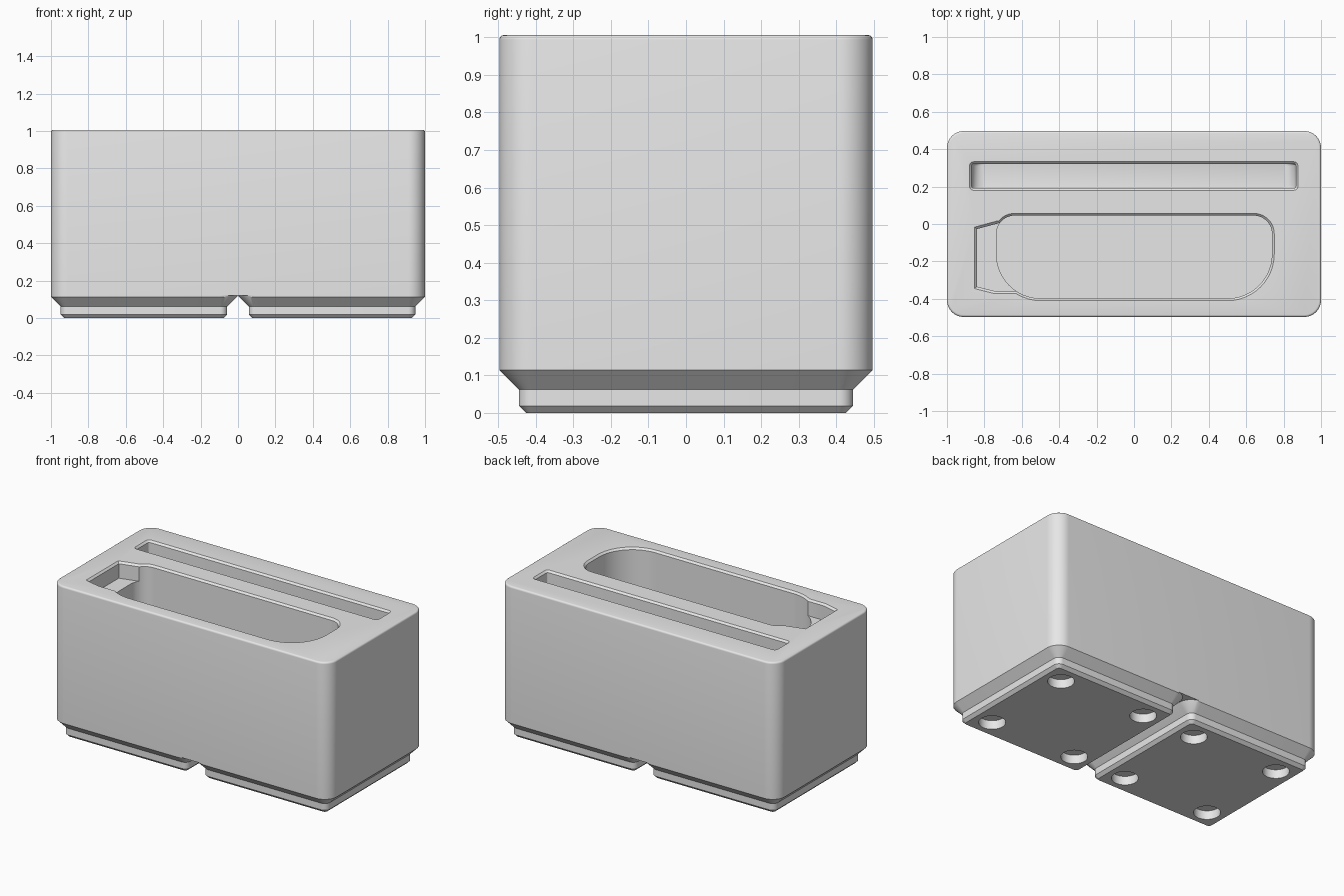
import bpy, bmesh, math

if "Cube" in bpy.data.objects:
    bpy.data.objects.remove(bpy.data.objects["Cube"])

grey = bpy.data.materials.new("light grey")
grey.diffuse_color = (0.8, 0.8, 0.8, 1)
grey.use_nodes = True
grey.node_tree.nodes["Principled BSDF"].inputs["Base Color"].default_value = grey.diffuse_color


def rounded(x0, x1, y0, y1, radii, z, inset=0.0, seg=12):
    """Rounded rectangle ring; radii run from the +x+y corner, anticlockwise."""
    x0, x1, y0, y1 = x0 + inset, x1 - inset, y0 + inset, y1 - inset
    pts = []
    for i, (cx, cy, sx, sy) in enumerate([(x1, y1, -1, -1), (x0, y1, 1, -1),
                                          (x0, y0, 1, 1), (x1, y0, -1, 1)]):
        r = max(radii[i] - inset, 0.003)
        for k in range(seg + 1):
            a = math.pi / 2 * (i + k / seg)
            pts.append((cx + sx * r + r * math.cos(a), cy + sy * r + r * math.sin(a), z))
    return pts


def loft(name, rings):
    """Closed solid through a stack of rings, bottom to top."""
    bm = bmesh.new()
    rows = [[bm.verts.new(p) for p in ring] for ring in rings]
    n = len(rows[0])
    for a, b in zip(rows, rows[1:]):
        for i in range(n):
            j = (i + 1) % n
            bm.faces.new((a[i], a[j], b[j], b[i]))
    bm.faces.new(rows[0][::-1])
    bm.faces.new(rows[-1])
    bmesh.ops.recalc_face_normals(bm, faces=bm.faces)
    mesh = bpy.data.meshes.new(name)
    bm.to_mesh(mesh)
    bm.free()
    mesh.materials.append(grey)
    ob = bpy.data.objects.new(name, mesh)
    bpy.context.collection.objects.link(ob)
    return ob


def select(ob):
    bpy.ops.object.select_all(action='DESELECT')
    ob.select_set(True)
    bpy.context.view_layer.objects.active = ob


def cut(ob, cutters):
    for c in cutters:
        c.hide_render = True
        select(ob)
        mod = ob.modifiers.new("cut", 'BOOLEAN')
        mod.operation = 'DIFFERENCE'
        mod.solver = 'EXACT'
        mod.object = c
        bpy.ops.object.modifier_apply(modifier=mod.name)
        bpy.data.objects.remove(c)


def smooth(ob):
    select(ob)
    bpy.ops.object.shade_smooth_by_angle(angle=math.radians(25))


TOP, ROOF, HX, HY, R = 1.006, 0.12, 1.0, 0.497, 0.09
C = 0.012  # rim chamfer

# Main block with a softened top edge
body_rings = [rounded(-HX, HX, -HY, HY, [R] * 4, ROOF)]
for k in range(5):
    a = math.pi / 2 * k / 4
    body_rings.append(rounded(-HX, HX, -HY, HY, [R] * 4, TOP - C + C * math.sin(a),
                              C * (1 - math.cos(a))))
body = loft("body", body_rings)

# Deep tool pocket: tight rear corners, wide front corners
pk = (-0.748, 0.75, -0.41, 0.057, [0.11, 0.11, 0.25, 0.25])
pocket = loft("pocket_cutter", [rounded(*pk, 0.2, C), rounded(*pk, TOP - C, C),
                                rounded(*pk, TOP, 0), rounded(*pk, TOP + 0.05, 0)])

# Long narrow slot with rounded ends at its floor
sl = (-0.88, 0.877, 0.18, 0.333)
floor, fr = 0.3, 0.06
slot_rings = []
for k in range(9):
    a = math.pi / 2 * k / 8
    d = fr * (1 - math.sin(a))
    slot_rings.append(rounded(sl[0] + C + d, sl[1] - C - d, sl[2] + C, sl[3] - C,
                              [0.01] * 4, floor + fr * (1 - math.cos(a)), seg=3))
for z, ins in ((TOP - C, C), (TOP, 0), (TOP + 0.05, 0)):
    slot_rings.append(rounded(*sl, [0.022] * 4, z, ins, seg=3))
slot = loft("slot_cutter", slot_rings)

# Shallow finger notch beside the pocket
notch_pts = [(-0.84, -0.027), (-0.72, 0.005), (-0.55, 0.005), (-0.55, -0.355),
             (-0.64, -0.36), (-0.74, -0.36), (-0.84, -0.335)]


def notch_ring(z, grow):
    return [(-0.55 + (x + 0.55) * (1 + grow / 0.29), -0.18 + (y + 0.18) * (1 + grow / 0.18), z)
            for x, y in notch_pts]


notch = loft("notch_cutter", [notch_ring(0.9, 0), notch_ring(TOP - C, 0),
                              notch_ring(TOP, C), notch_ring(TOP + 0.05, C)])
cut(body, [pocket, slot, notch])
smooth(body)

# Two stepped feet, each with four round magnet holes
for side, label in ((-1, "left"), (1, "right")):
    cx = side * 0.503
    rings = [rounded(cx - 0.497, cx + 0.497, -HY, HY, [R] * 4, z, ins)
             for z, ins in ((0, 0.071), (0.019, 0.052), (0.062, 0.052), (0.114, 0))]
    x0, x1 = sorted((side * 0.001, side * HX))
    rings.append(rounded(x0, x1, -HY, HY, [R] * 4, ROOF))
    foot = loft(label + "_foot", rings)
    holes = []
    for hx in (-0.311, 0.311):
        for hy in (-0.311, 0.311):
            ring = [(cx + hx + 0.078 * math.cos(t * math.pi / 24),
                     hy + 0.078 * math.sin(t * math.pi / 24)) for t in range(48)]
            holes.append(loft("hole_cutter", [[(x, y, z) for x, y in ring] for z in (-0.05, 0.057)]))
    cut(foot, holes)
    smooth(foot)
